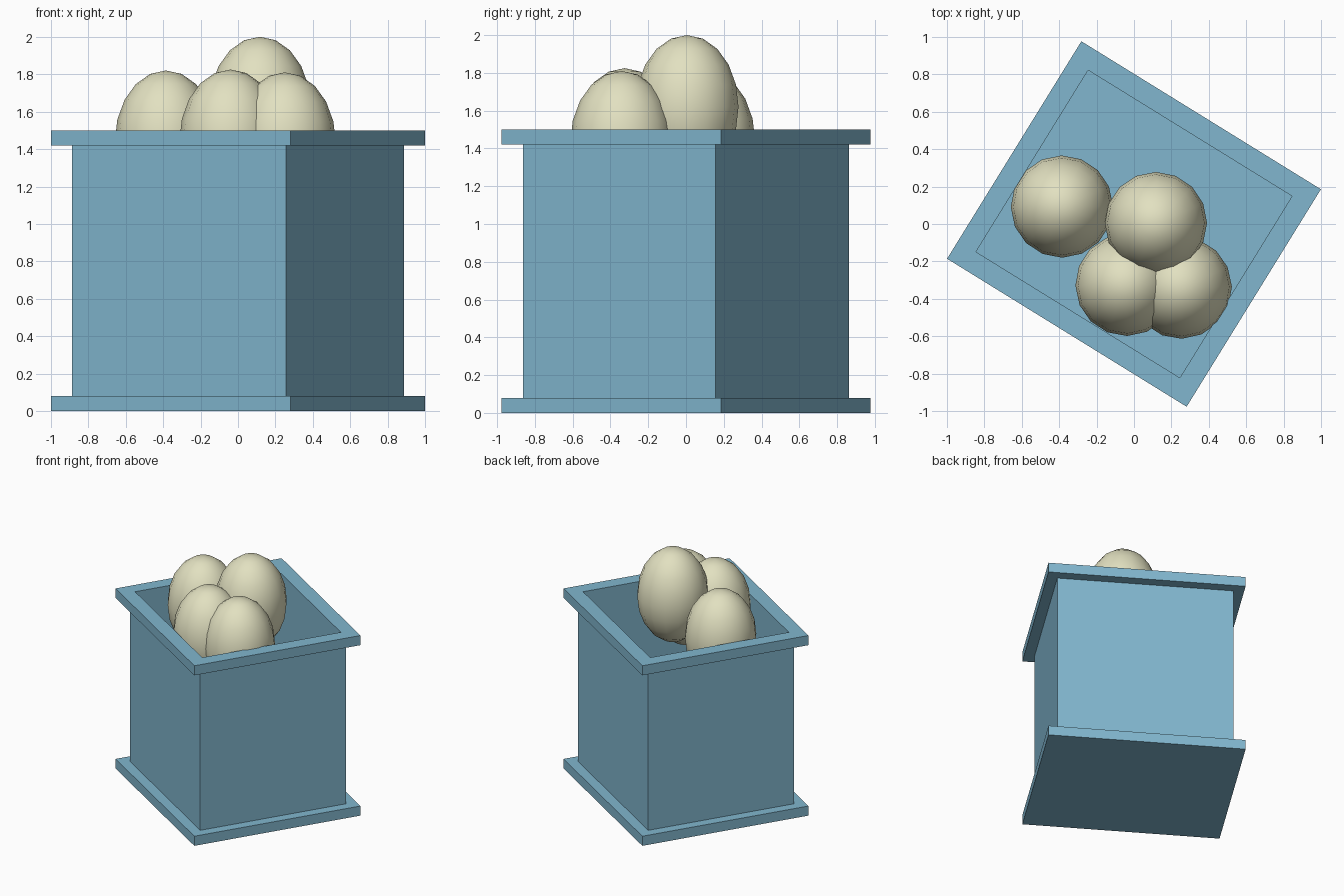
import bpy, bmesh, math
from mathutils import Matrix

if "Cube" in bpy.data.objects:
    bpy.data.objects.remove(bpy.data.objects["Cube"])

YAW = math.radians(-31.7)

def material(name, col):
    m = bpy.data.materials.new(name)
    m.diffuse_color = (*col, 1)
    m.use_nodes = True
    m.node_tree.nodes["Principled BSDF"].inputs["Base Color"].default_value = m.diffuse_color
    return m

BLUE = material("blue_paint", (0.22, 0.47, 0.62))
CREAM = material("cream_shell", (0.76, 0.75, 0.53))

def finish(bm, name, mat):
    me = bpy.data.meshes.new(name)
    bm.to_mesh(me)
    bm.free()
    me.materials.append(mat)
    ob = bpy.data.objects.new(name, me)
    bpy.context.collection.objects.link(ob)
    return ob

def ring_loop(bm, w, d, z):
    return [bm.verts.new((sx * w / 2, sy * d / 2, z))
            for sx, sy in ((-1, -1), (1, -1), (1, 1), (-1, 1))]

def tube(name, outer, inner, z0, z1):
    """Rectangular tube: stacked loops joined in a closed cycle."""
    bm = bmesh.new()
    loops = [ring_loop(bm, *size, z) for size, z in
             ((outer, z0), (outer, z1), (inner, z1), (inner, z0))]
    for i in range(4):
        a, b = loops[i], loops[(i + 1) % 4]
        for j in range(4):
            k = (j + 1) % 4
            bm.faces.new((a[j], a[k], b[k], b[j]))
    bmesh.ops.recalc_face_normals(bm, faces=bm.faces)
    ob = finish(bm, name, BLUE)
    ob.rotation_euler.z = YAW

# base plate, also the floor of the bin
bm = bmesh.new()
bmesh.ops.create_cube(bm, size=1, matrix=Matrix.Translation((0, 0, 0.04))
                      @ Matrix.Diagonal((1.504, 1.365, 0.08, 1)))
finish(bm, "base_plate", BLUE).rotation_euler.z = YAW

# hollow walls and the overhanging rim
tube("bin_walls", (1.345, 1.20), (1.28, 1.14), 0.08, 1.42)
tube("top_rim", (1.504, 1.365), (1.28, 1.14), 1.42, 1.50)

# pile of eggs
EGGS = [(0.117, 0.005, 1.62), (-0.385, 0.093, 1.44),
        (-0.04, -0.325, 1.445), (0.25, -0.34, 1.43)]
for i, pos in enumerate(EGGS):
    bm = bmesh.new()
    bmesh.ops.create_uvsphere(bm, u_segments=16, v_segments=10, radius=1,
                              matrix=Matrix.Diagonal((0.273, 0.273, 0.38, 1)))
    for f in bm.faces:
        f.smooth = True
    egg = finish(bm, f"egg_{i + 1}", CREAM)
    egg.location = pos
    egg.rotation_euler.z = i * 0.4
